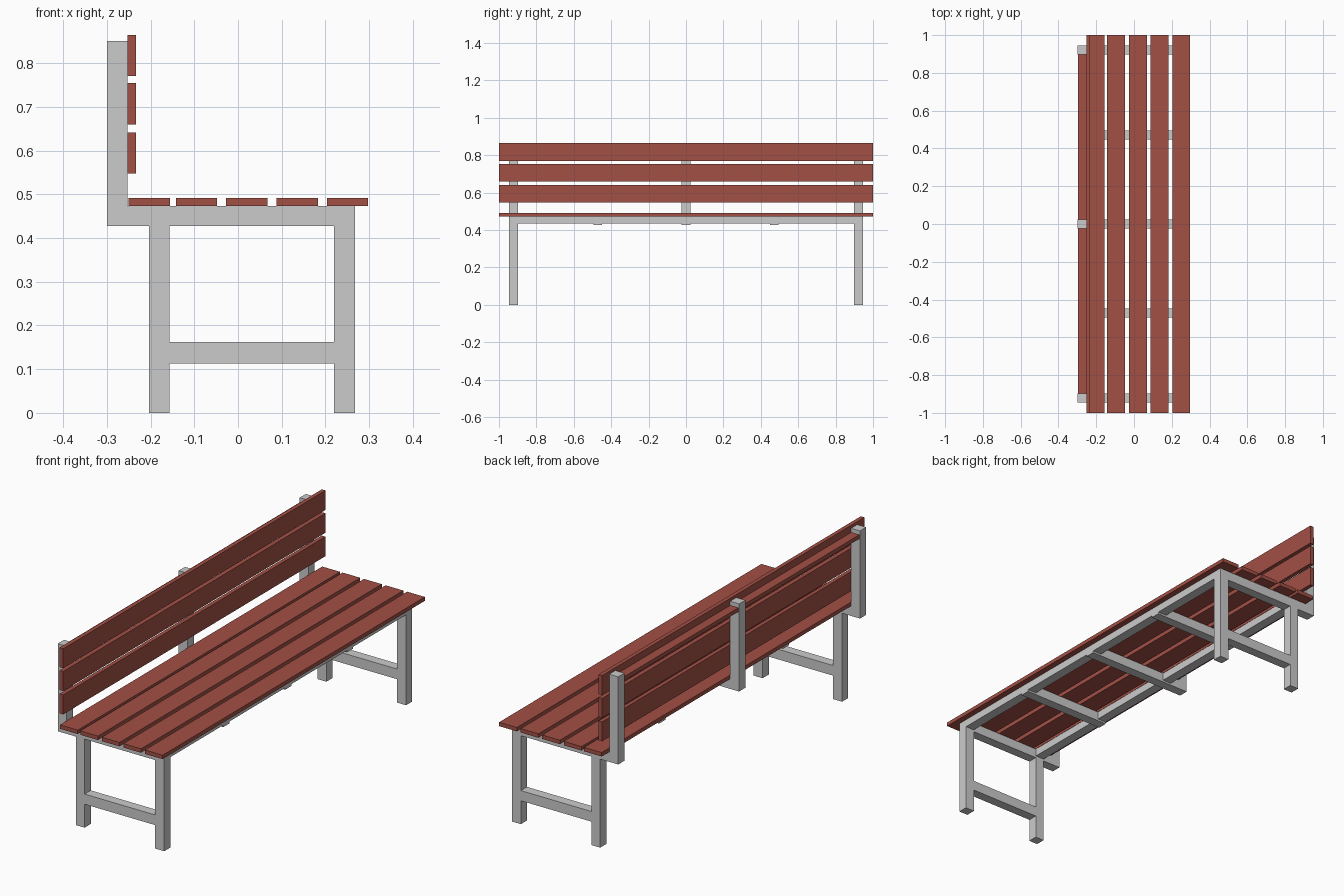
import bpy
import bmesh
from mathutils import Matrix, Vector

if "Cube" in bpy.data.objects:
    bpy.data.objects.remove(bpy.data.objects["Cube"])

wood = bpy.data.materials.new("red_wood")
wood.diffuse_color = (0.36, 0.08, 0.06, 1.0)
wood.use_nodes = True
wood.node_tree.nodes["Principled BSDF"].inputs["Base Color"].default_value = wood.diffuse_color


def box(name, x, y, z, mat=None):
    """Axis-aligned box from (min, max) ranges."""
    lo, hi = Vector((x[0], y[0], z[0])), Vector((x[1], y[1], z[1]))
    bm = bmesh.new()
    bmesh.ops.create_cube(bm, size=1.0, matrix=Matrix.Translation((lo + hi) / 2)
                          @ Matrix.Diagonal((*(hi - lo), 1.0)))
    mesh = bpy.data.meshes.new(name)
    bm.to_mesh(mesh)
    bm.free()
    if mat:
        mesh.materials.append(mat)
    obj = bpy.data.objects.new(name, mesh)
    bpy.context.collection.objects.link(obj)
    return obj


def span(centre, width):
    return (centre - width / 2, centre + width / 2)


TUBE = 0.047
END = 0.922                    # y centre of the end frames
BACK_LEG = (-0.204, -0.157)
FRONT_LEG = (0.220, 0.268)
BEAM_Z = (0.427, 0.473)
POST_X = (-0.300, -0.2525)

# Beams and back posts at both ends and the middle
for label, yc in (("left", -END), ("middle", 0.0), ("right", END)):
    y = span(yc, TUBE)
    box(f"{label}_seat_beam", (POST_X[0], FRONT_LEG[1]), y, BEAM_Z)
    box(f"{label}_back_post", POST_X, y, (BEAM_Z[1], 0.85))

# Legs and low stretchers of the end frames
for label, yc in (("left", -END), ("right", END)):
    y = span(yc, TUBE)
    box(f"{label}_back_leg", BACK_LEG, y, (0.0, BEAM_Z[0]))
    box(f"{label}_front_leg", FRONT_LEG, y, (0.0, BEAM_Z[0]))
    box(f"{label}_stretcher", (BACK_LEG[1], FRONT_LEG[0]), y, (0.113, 0.162))

# Short cross members under the seat
for label, yc in (("left", -0.472), ("right", 0.472)):
    box(f"{label}_cross_member", (BACK_LEG[0], FRONT_LEG[1]), span(yc, TUBE), BEAM_Z)

# Long rails, in bays between the beams and cross members
stops = (-END, -0.472, 0.0, 0.472, END)
for label, x in (("back", BACK_LEG), ("front", FRONT_LEG)):
    for i, (a, b) in enumerate(zip(stops, stops[1:])):
        box(f"{label}_rail_{i + 1}", x, (a + TUBE / 2, b - TUBE / 2), (0.436, 0.473))

# Seat slats
for i, x0 in enumerate((-0.250, -0.142, -0.027, 0.088, 0.203)):
    box(f"seat_slat_{i + 1}", (x0, x0 + 0.0945), (-1, 1), (0.473, 0.492), wood)

# Backrest slats
for i, z0 in enumerate((0.547, 0.660, 0.770)):
    box(f"backrest_slat_{i + 1}", (-0.2525, -0.233), (-1, 1), (z0, z0 + 0.094), wood)

# Flat boards between the posts, behind the top slat
inner = END - TUBE / 2
for label, y in (("left", (-inner, -TUBE / 2)), ("right", (TUBE / 2, inner))):
    box(f"{label}_back_board", (-0.296, -0.2525), y, (0.811, 0.830), wood)
